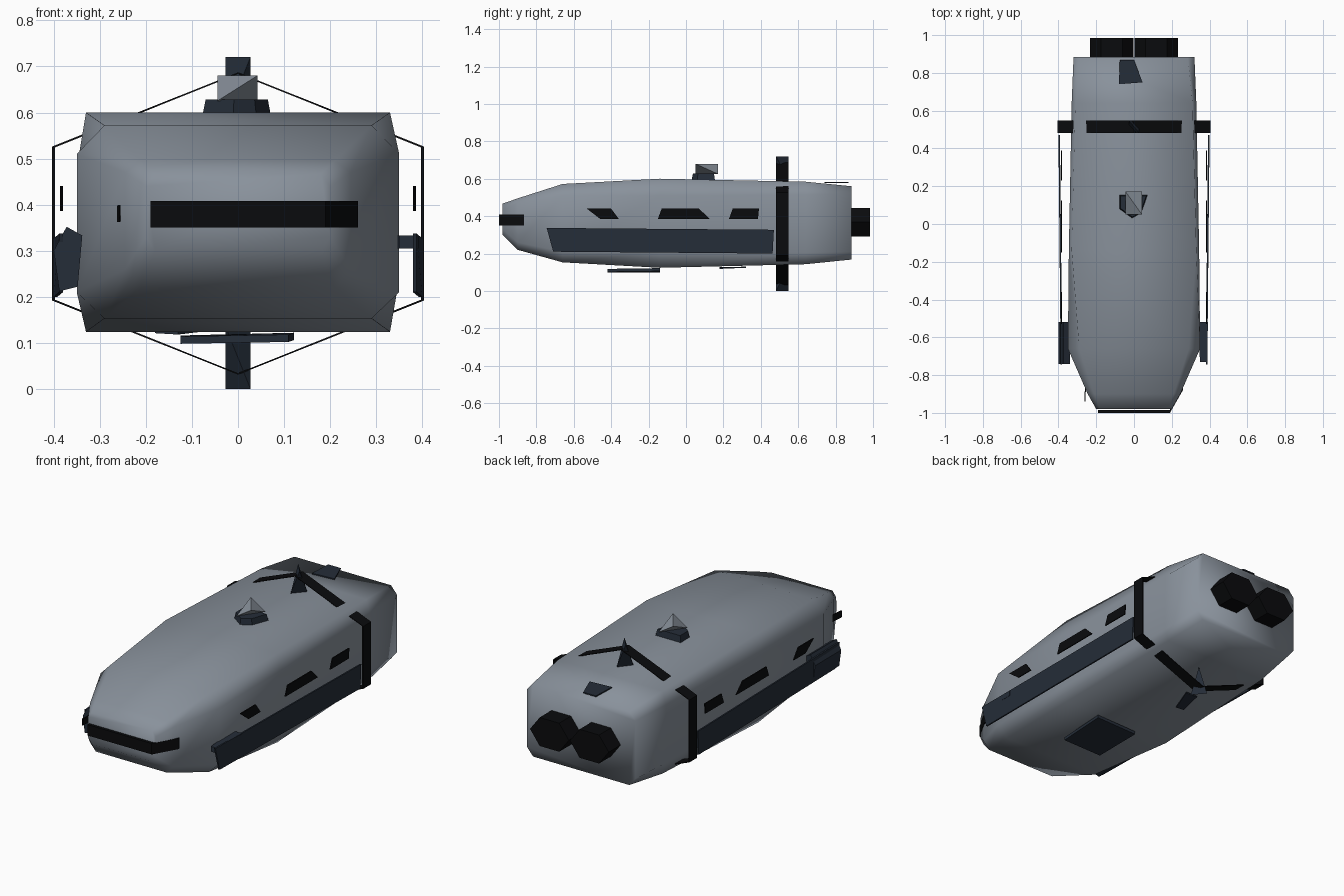
import bpy, bmesh, math
from mathutils import Vector

if "Cube" in bpy.data.objects:
    bpy.data.objects.remove(bpy.data.objects["Cube"])


def material(name, rgb):
    m = bpy.data.materials.new(name)
    m.diffuse_color = (*rgb, 1)
    m.use_nodes = True
    m.node_tree.nodes["Principled BSDF"].inputs["Base Color"].default_value = m.diffuse_color
    return m


BLACK = material("black", (0.003, 0.0033, 0.004))
NAVY = material("navy", (0.018, 0.026, 0.04))
STEEL = material("steel", (0.25, 0.285, 0.33))


def make(name, verts, faces, mat=None, smooth=False):
    me = bpy.data.meshes.new(name)
    me.from_pydata(verts, [], faces)
    bm = bmesh.new()
    bm.from_mesh(me)
    bmesh.ops.recalc_face_normals(bm, faces=bm.faces)
    for f in bm.faces:
        f.smooth = smooth
    bm.to_mesh(me)
    bm.free()
    ob = bpy.data.objects.new(name, me)
    bpy.context.collection.objects.link(ob)
    if mat:
        me.materials.append(mat)
    return ob


def loft(name, rings, mat=None, smooth=False, closed=False):
    """Skin equal-sized rings; cap the ends unless the loft is closed."""
    n, k = len(rings[0]), len(rings)
    verts = [p for r in rings for p in r]
    faces = []
    for i in range(k if closed else k - 1):
        a, b = i * n, (i + 1) % k * n
        faces += [(a + j, a + (j + 1) % n, b + (j + 1) % n, b + j) for j in range(n)]
    if not closed:
        faces += [tuple(range(n)), tuple(range((k - 1) * n, k * n))]
    return make(name, verts, faces, mat, smooth)


def slab(name, outline, offset, mat):
    """Extrude a flat outline by an offset vector."""
    base = [Vector(p) for p in outline]
    return loft(name, [base, [p + Vector(offset) for p in base]], mat)


def wedge(name, x0, x1, y0, y1, z0, z1, mat=None):
    """Tetrahedron on alternate corners of a box."""
    v = [(x1, y0, z1), (x0, y1, z1), (x1, y1, z0), (x0, y0, z0)]
    return make(name, v, [(0, 1, 2), (0, 3, 1), (0, 2, 3), (1, 3, 2)], mat)


# Hull: y, side half width, roof half width, bottom, low side, high side, top
sections = [
    (-0.98, 0.20, 0.18, 0.30, 0.33, 0.44, 0.467),
    (-0.90, 0.245, 0.21, 0.22, 0.26, 0.47, 0.495),
    (-0.66, 0.35, 0.29, 0.153, 0.21, 0.51, 0.572),
    (-0.14, 0.345, 0.33, 0.124, 0.21, 0.51, 0.60),
    (0.64, 0.33, 0.31, 0.143, 0.205, 0.515, 0.584),
    (0.885, 0.32, 0.285, 0.168, 0.21, 0.52, 0.56),
]
rings = []
for y, w, t, zb, zl, zs, zt in sections:
    half = [(t, zb), (w, zl), (w, zs), (t, zt)]
    rings.append([(x, y, z) for x, z in half] + [(-x, y, z) for x, z in reversed(half)])
loft("hull", rings, STEEL, smooth=True)

# Hexagonal band standing off the hull
band = [(0, 0.687), (0.404, 0.526), (0.404, 0.192), (0, 0.031), (-0.404, 0.192), (-0.404, 0.526)]
rings = []
for x, z in band:
    xi, zi = x * 0.983, 0.36 + (z - 0.36) * 0.99
    rings.append([(x, 0.482, z), (x, 0.547, z), (xi, 0.547, zi), (xi, 0.482, zi)])
loft("hull_band", rings, BLACK, closed=True)
wedge("upper_fin", -0.027, 0.027, 0.482, 0.547, 0.585, 0.72, NAVY)
wedge("lower_fin", -0.027, 0.027, 0.482, 0.547, 0.135, 0.0, NAVY)

# Roof sensor: faceted base and wedge cap
base = [(-0.078, 0.155), (-0.078, 0.08), (-0.01, 0.03), (0.04, 0.06), (0.072, 0.155)]
loft("sensor_base", [[(x, y, 0.59) for x, y in base],
                     [(x * 0.9, 0.1 + (y - 0.1) * 0.9, 0.628) for x, y in base]], NAVY)
wedge("sensor_cap", -0.045, 0.042, 0.05, 0.172, 0.625, 0.68, STEEL)

# Windows and side skirts on both flanks
windows = [
    [(-0.53, 0.44), (-0.40, 0.44), (-0.36, 0.386), (-0.46, 0.386)],
    [(-0.13, 0.44), (0.07, 0.44), (0.125, 0.386), (-0.15, 0.386)],
    [(0.25, 0.44), (0.39, 0.44), (0.385, 0.386), (0.23, 0.386)],
]
skirt = [(-0.745, 0.337), (0.47, 0.327), (0.463, 0.20), (-0.71, 0.21)]
for side, s in (("right", 1), ("left", -1)):
    for i, w in enumerate(windows):
        slab(f"{side}_window_{i + 1}", [(s * 0.38, y, z) for y, z in w], (s * 0.006, 0, 0), BLACK)
    slab(f"{side}_skirt", [(s * (0.38 if y < 0 else 0.392), y, z) for y, z in skirt],
         (s * 0.008, 0, 0), NAVY)

# Skirt fairings: a flat flange on the right, a tilted pod on the left
slab("right_fairing", [(0.335, -0.52, 0.305), (0.392, -0.52, 0.305), (0.385, -0.73, 0.305),
                       (0.35, -0.73, 0.305)], (0, 0, 0.028), NAVY)
slab("left_fairing", [(-0.372, -0.74, 0.352), (-0.338, -0.74, 0.333), (-0.348, -0.74, 0.222),
                      (-0.388, -0.74, 0.212), (-0.40, -0.74, 0.30)], (0, 0.22, 0), NAVY)

# Nose visor: front bar, swept right end, small left end
path = [(-0.19, -0.992), (0.19, -0.992), (0.26, -0.87)]
loft("nose_visor", [[(x, y - 0.008, 0.35), (x, y + 0.008, 0.35), (x, y + 0.008, 0.408),
                     (x, y - 0.008, 0.408)] for x, y in path], BLACK)
slab("visor_left_end", [(-0.263, -0.94, 0.362), (-0.257, -0.80, 0.366),
                        (-0.257, -0.82, 0.40), (-0.263, -0.94, 0.398)], (0.005, 0, 0), BLACK)

# Twin six-sided engine nozzles
for side, s in (("right", 1), ("left", -1)):
    hexa = [(0.118 + 0.115 * math.cos(a), 0.368 + 0.088 * math.sin(a))
            for a in (i * math.pi / 3 for i in range(6))]
    loft(f"{side}_engine", [[(s * x, 0.87, z) for x, z in hexa],
                            [(s * x, 0.985, z) for x, z in hexa]], BLACK)

# Hatches on roof and belly
slab("rear_hatch", [(-0.08, 0.74, 0.576), (0.045, 0.75, 0.576), (0.0, 0.868, 0.576),
                    (-0.075, 0.868, 0.576)], (0, 0, 0.006), NAVY)
slab("belly_plate", [(-0.125, -0.42, 0.098), (0.11, -0.42, 0.102), (0.122, -0.14, 0.106),
                     (-0.125, -0.14, 0.10)], (0, 0, 0.016), NAVY)
slab("belly_hatch", [(-0.18, 0.18, 0.121), (-0.13, 0.18, 0.118), (-0.08, 0.32, 0.124),
                     (-0.15, 0.32, 0.124)], (0, 0, 0.006), NAVY)
